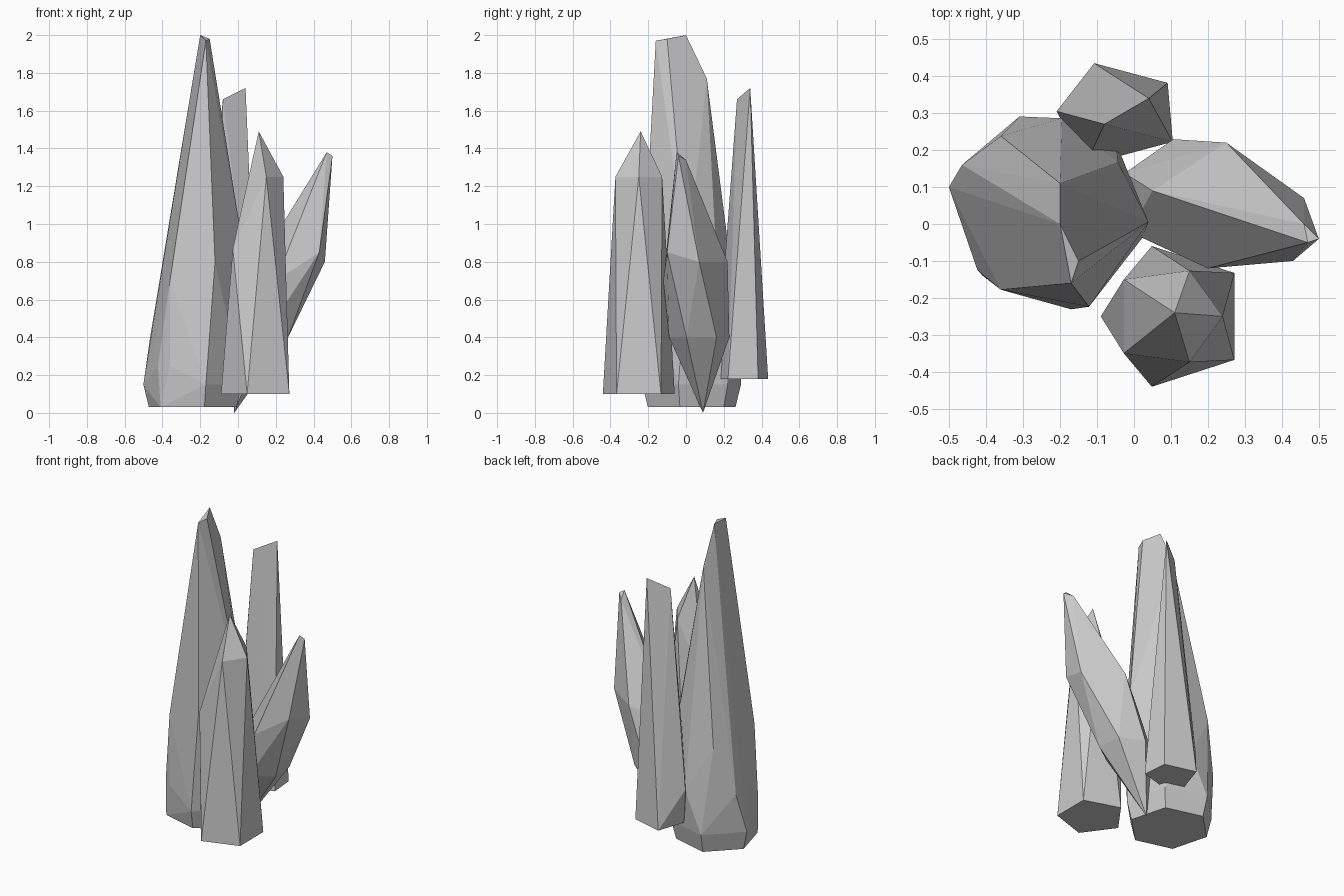
import bpy, bmesh
from math import cos, sin, radians
from mathutils import Vector

cube = bpy.data.objects.get("Cube")
if cube:
    bpy.data.objects.remove(cube, do_unlink=True)

# One plain stone colour for every crystal
stone = bpy.data.materials.new("grey_stone")
stone.use_nodes = True
grey = (0.6, 0.6, 0.6, 1)
stone.diffuse_color = grey
stone.node_tree.nodes["Principled BSDF"].inputs["Base Color"].default_value = grey


def ring(centre, height, radius, angles):
    """Corners of a level cross-section, one at each angle in degrees."""
    return [Vector((centre[0] + radius * cos(radians(angle)),
                    centre[1] + radius * sin(radians(angle)),
                    height)) for angle in angles]


def regular(sides, turn):
    """Evenly spaced angles of a regular polygon, starting at turn."""
    return [turn + 360 * side / sides for side in range(sides)]


def crystal(name, corners):
    """Flat-faced crystal: the convex hull around its cross-sections and tip."""
    bm = bmesh.new()
    for corner in corners:
        bm.verts.new(corner)
    bmesh.ops.convex_hull(bm, input=bm.verts)
    loose = [vert for vert in bm.verts if not vert.link_faces]
    bmesh.ops.delete(bm, geom=loose, context="VERTS")
    bmesh.ops.dissolve_limit(bm, angle_limit=radians(2), verts=bm.verts, edges=bm.edges)
    bmesh.ops.recalc_face_normals(bm, faces=bm.faces)
    mesh = bpy.data.meshes.new(name)
    bm.to_mesh(mesh)
    bm.free()
    mesh.materials.append(stone)
    obj = bpy.data.objects.new(name, mesh)
    bpy.context.collection.objects.link(obj)


# Tallest crystal: six-sided base, flared foot, offset shoulders, chisel tip
axis = (-.24, .03)
foot = regular(6, -135)
tip = [(-.2, 0, 2), (-.15, -.1, 1.98), (-.17, -.16, 1.97), (-.2, .11, 1.77)]
crystal("tall_crystal",
        ring(axis, .03, .24, foot)
        + ring(axis, .15, .27, foot[1:])
        + ring(axis, .25, .24, (220, 240))
        + ring(axis, .4, .26, (80, 150))
        + ring(axis, .7, .24, (35, 120, 240))
        + ring(axis, .8, .28, (-65, -5))
        + tip)

# Front crystal: five-sided base, shoulders turned half a side, pointed tip
axis = (.11, -.25)
shoulder = regular(5, 0)
crystal("front_crystal",
        ring(axis, .1, .2, regular(5, 180))
        + ring(axis, .87, .17, shoulder[2:4])
        + ring(axis, 1.25, .13, shoulder[:2] + shoulder[4:])
        + [(.11, -.24, 1.49)])

# Back crystal: uneven base with a chipped corner, wedge tip
axis = (-.04, .29)
crystal("back_crystal",
        ring(axis, .18, .16, (-25, 35, 115, 235))
        + ring(axis, .18, .13, [195])
        + ring(axis, .42, .17, [175])
        + [(-.08, .27, 1.66), (.04, .34, 1.72)])

# Leaning crystal: pointed foot, six-sided lower body, wide middle, narrow tip
foot = [(-.02, .09, 0)]
middle = [(.43, -.1, .85), (.46, .07, .8), (.25, .22, .8), (.2, -.12, .7), (.05, .09, .7)]
tip = [(.5, -.04, 1.36), (.47, -.05, 1.38), (.46, 0, 1.34)]
crystal("leaning_crystal",
        foot + ring((.12, .07), .4, .16, regular(6, -25)) + middle + tip)
